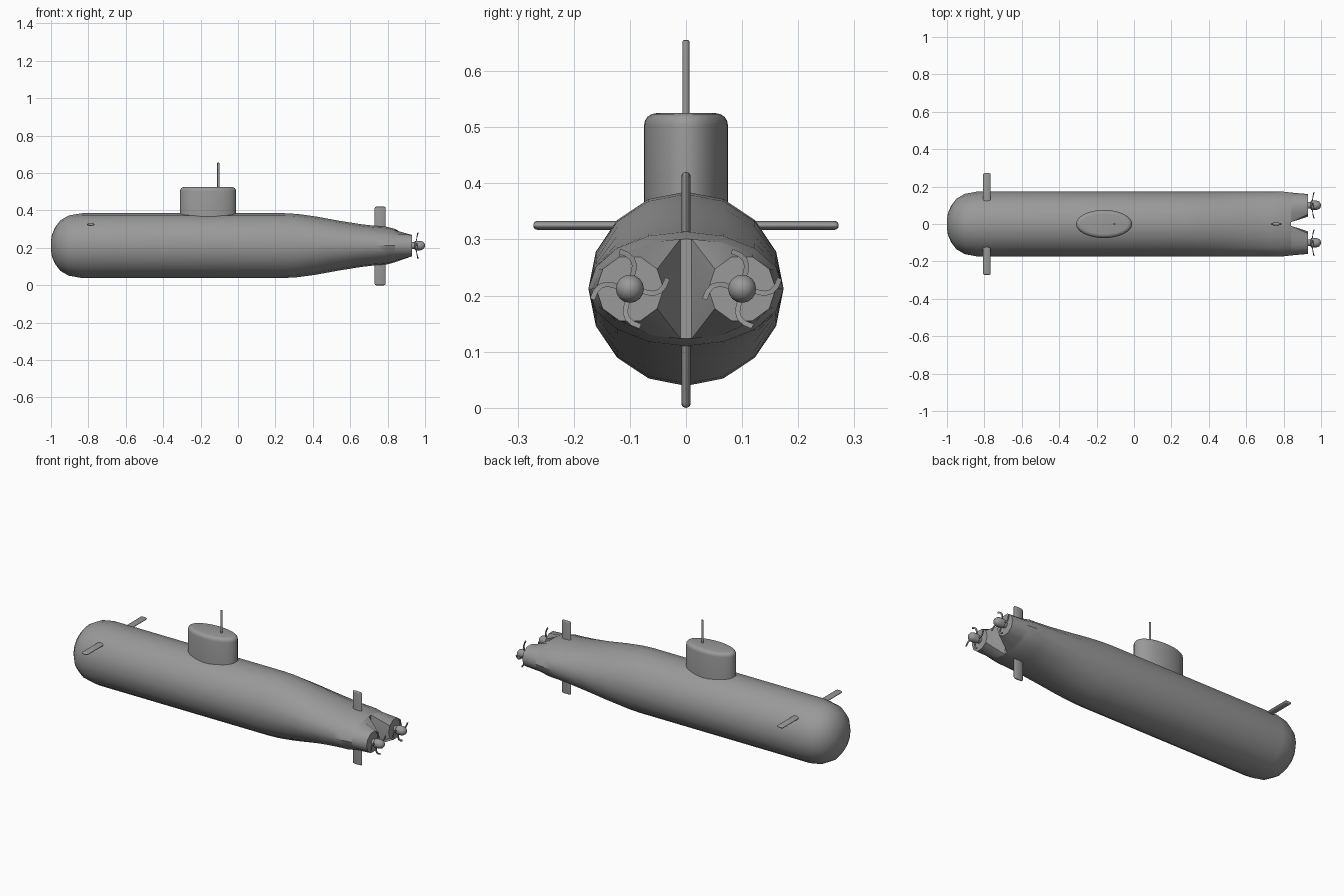
import bpy, bmesh
from math import sin, cos, pi, radians
from mathutils import Vector, Matrix

if "Cube" in bpy.data.objects:
    bpy.data.objects.remove(bpy.data.objects["Cube"])

CZ = 0.212  # height of the hull axis

# Dark grey paint shared by every part
paint = bpy.data.materials.new("dark_grey")
paint.diffuse_color = (.32, .32, .32, 1)
paint.use_nodes = True
paint.node_tree.nodes["Principled BSDF"].inputs["Base Color"].default_value = paint.diffuse_color


def finish(name, bm, angle=35):
    bmesh.ops.remove_doubles(bm, verts=bm.verts, dist=1e-5)
    bmesh.ops.recalc_face_normals(bm, faces=bm.faces)
    mesh = bpy.data.meshes.new(name)
    bm.to_mesh(mesh)
    bm.free()
    mesh.materials.append(paint)
    ob = bpy.data.objects.new(name, mesh)
    bpy.context.collection.objects.link(ob)
    bpy.ops.object.select_all(action='DESELECT')
    ob.select_set(True)
    bpy.context.view_layer.objects.active = ob
    bpy.ops.object.shade_smooth_by_angle(angle=radians(angle))
    return ob


def add_loft(bm, rings):
    """Skin closed rings of equal length and cap both ends."""
    loops = [[bm.verts.new(p) for p in ring] for ring in rings]
    n = len(loops[0])
    for a, b in zip(loops, loops[1:]):
        for i in range(n):
            bm.faces.new((a[i], a[(i + 1) % n], b[(i + 1) % n], b[i]))
    bm.faces.new(loops[0])
    bm.faces.new(loops[-1])


def loft(name, rings, angle=35):
    bm = bmesh.new()
    add_loft(bm, rings)
    return finish(name, bm, angle)


def x_ring(x, ry, rz, y=0.0, n=16):
    return [Vector((x, y + ry * cos(2 * pi * i / n), CZ + rz * sin(2 * pi * i / n)))
            for i in range(n)]


def elliptic_fin(name, base, axis, length, a, b, r, n=24):
    """Elliptical prism along axis with a rounded outer end."""
    axis = Vector(axis)
    u = Vector((1, 0, 0))
    v = axis.cross(u)
    stations = [(0, 0)] + [(length - r + r * sin(t), r * (1 - cos(t)))
                           for t in (0, pi / 8, pi / 4, 3 * pi / 8, pi / 2)]
    rings = [[Vector(base) + axis * h
              + u * (a - d) * cos(2 * pi * i / n) + v * (b - d) * sin(2 * pi * i / n)
              for i in range(n)] for h, d in stations]
    return loft(name, rings, 40)


# Main hull: round bow, straight body, vertically flattened stern
profile = [(-1.0, .025, .025), (-.995, .058, .058), (-.978, .098, .098),
           (-.95, .135, .135), (-.905, .161, .161), (-.835, .174, .173),
           (.25, .174, .173), (.32, .174, .169), (.42, .174, .155),
           (.54, .174, .133), (.66, .174, .114), (.73, .174, .106),
           (.79, .174, .102), (.84, .168, .089)]
loft("hull", [x_ring(*p) for p in profile])

# Twin tail cones: half ellipse blending into a round end on each side
for side, label in ((1, "right"), (-1, "left")):
    start, end = [], []
    for i in range(9):
        t = radians(-90 + 22.5 * i)
        start.append(Vector((.84, side * max(.168 * cos(t), .01), CZ + .089 * sin(t))))
        s = radians(-144 + 36 * i)
        end.append(Vector((.93, side * (.1 + .06 * cos(s)), CZ + .06 * sin(s))))
    start.append(Vector((.84, side * .01, CZ)))
    end.append(Vector((.93, side * .04, CZ)))
    loft("tail_cone_" + label, [start, end], 46)

# Propellers: rounded hub and four hooked blades
blade_path = [(0, .015), (.005, .03), (.006, .042), (.002, .053), (-.008, .061), (-.022, .066)]
for y, label in ((.1, "right"), (-.1, "left")):
    hub = [(.92, .018), (.943, .018), (.948, .025), (.975, .025),
           (.989, .0205), (.997, .012), (1.0, .003)]
    loft("propeller_hub_" + label, [x_ring(x, r, r, y) for x, r in hub], 40)
    bm = bmesh.new()
    pts = [Vector((.952 + .002 * k, p, q)) for k, (p, q) in enumerate(blade_path)]
    rings = []
    for k, p in enumerate(pts):
        tan = pts[min(k + 1, 5)] - pts[max(k - 1, 0)]
        side_dir = tan.cross(Vector((1, 0, 0))).normalized() * .0045
        thick = Vector((.002, 0, 0))
        rings.append([p + side_dir + thick, p - side_dir + thick,
                      p - side_dir - thick, p + side_dir - thick])
    for q in range(4):
        m = Matrix.Translation((0, y, CZ)) @ Matrix.Rotation(q * pi / 2 - .05, 4, 'X')
        add_loft(bm, [[m @ p for p in ring] for ring in rings])
    finish("propeller_blades_" + label, bm)

# Sail and periscope
elliptic_fin("sail", (-.16, 0, .34), (0, 0, 1), .185, .15, .075, .022, 32)
elliptic_fin("periscope", (-.105, 0, .5), (0, 0, 1), .155, .006, .006, .002, 12)

# Bow planes and stern rudders
for s, label in ((1, "right"), (-1, "left")):
    elliptic_fin("bow_plane_" + label, (-.787, s * .1, .325), (0, s, 0), .172, .02, .008, .0075)
elliptic_fin("upper_rudder", (.76, 0, .28), (0, 0, 1), .14, .029, .008, .0075)
elliptic_fin("lower_rudder", (.76, 0, .14), (0, 0, -1), .14, .029, .008, .0075)
